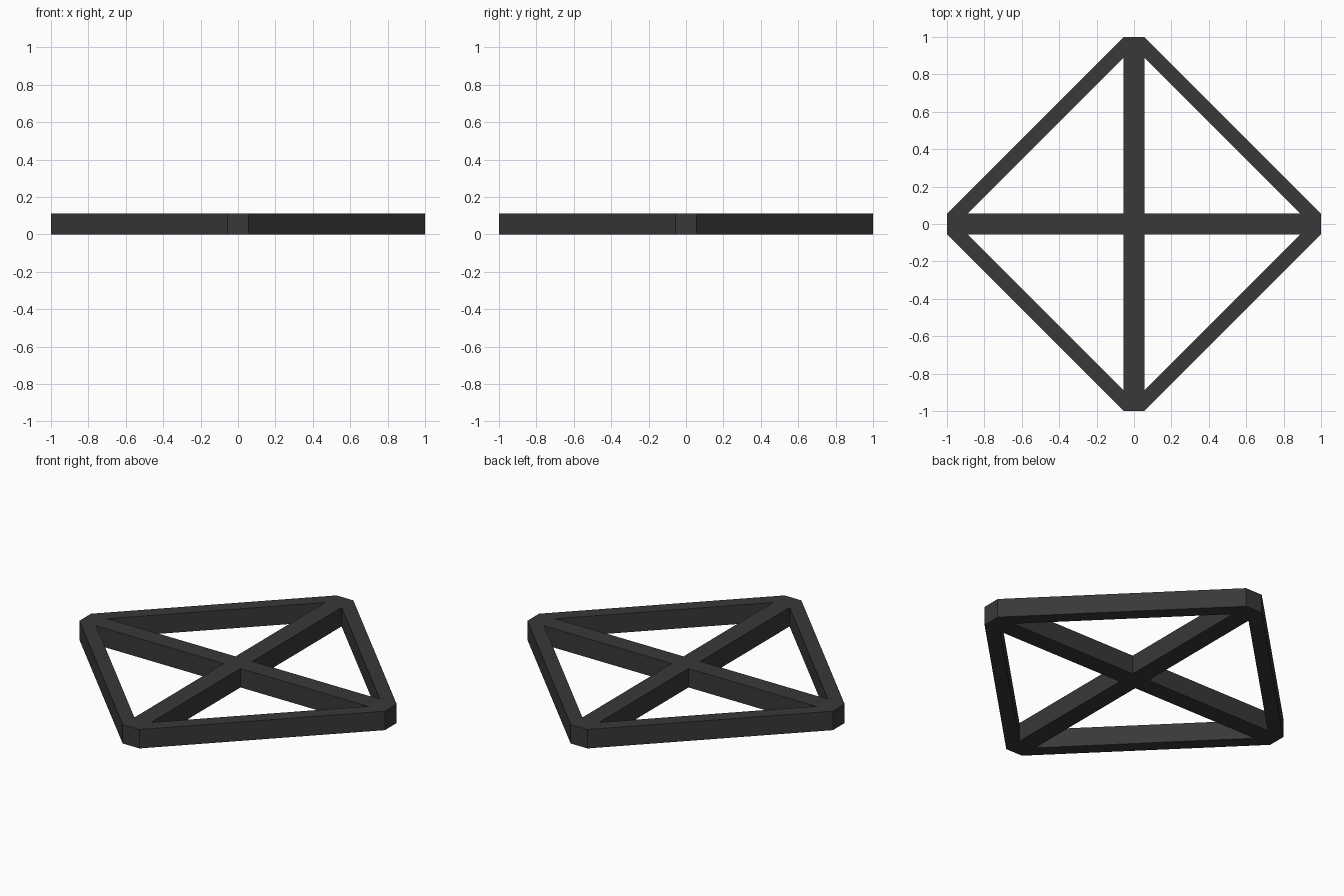
import bpy, bmesh
from mathutils import Matrix, Vector
from math import pi

if "Cube" in bpy.data.objects:
    bpy.data.objects.remove(bpy.data.objects["Cube"])

A = 0.055    # half width of the cross bars
B = 0.89     # where the bars meet the rim
R = 1.0      # outer reach
H = 0.112    # thickness

bm = bmesh.new()


def quad(points, turn):
    rot = Matrix.Rotation(turn * pi / 2, 3, 'Z')
    bm.faces.new([bm.verts.new(rot @ Vector((x, y, 0))) for x, y in points])


# Hub of the cross
quad([(-A, -A), (A, -A), (A, A), (-A, A)], 0)

# Each quarter: cross bar, blunt corner, diagonal rim beam
for k in range(4):
    quad([(A, -A), (B, -A), (B, A), (A, A)], k)
    quad([(B, -A), (R, -A), (R, A), (B, A)], k)
    quad([(B, A), (R, A), (A, R), (A, B)], k)

# Weld the flat layout and give it thickness
bmesh.ops.remove_doubles(bm, verts=bm.verts[:], dist=1e-4)
ext = bmesh.ops.extrude_face_region(bm, geom=bm.faces[:], use_keep_orig=True)
top = [v for v in ext['geom'] if isinstance(v, bmesh.types.BMVert)]
bmesh.ops.translate(bm, verts=top, vec=(0, 0, H))
bmesh.ops.recalc_face_normals(bm, faces=bm.faces[:])

mesh = bpy.data.meshes.new("cross_braced_frame")
bm.to_mesh(mesh)
bm.free()
frame = bpy.data.objects.new("cross_braced_frame", mesh)
bpy.context.collection.objects.link(frame)

# Dark grey finish
mat = bpy.data.materials.new("dark_grey")
mat.diffuse_color = (0.04, 0.04, 0.04, 1)
mat.use_nodes = True
mat.node_tree.nodes["Principled BSDF"].inputs["Base Color"].default_value = mat.diffuse_color
mesh.materials.append(mat)
